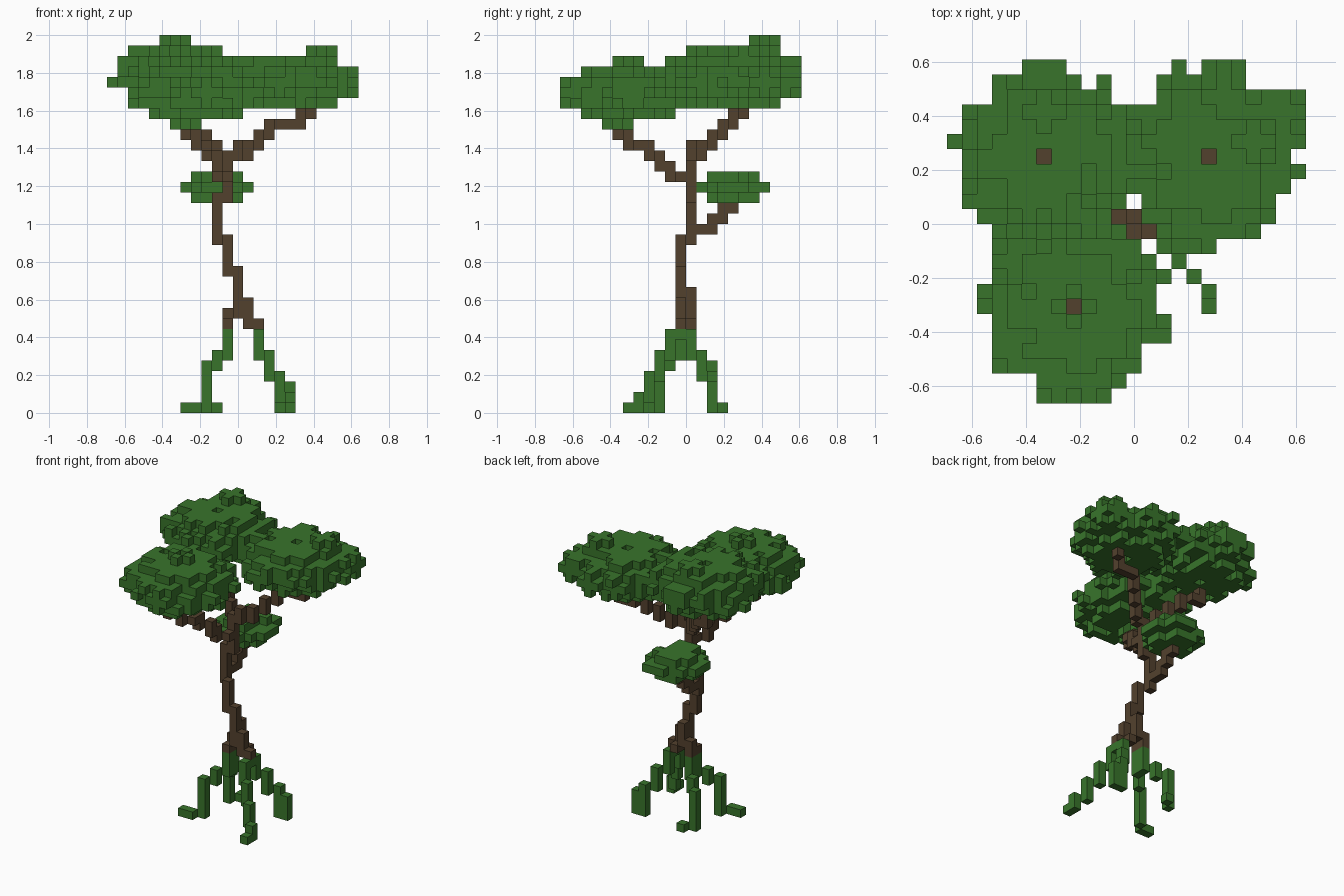
import bpy
import bmesh
import random
from mathutils import Vector

random.seed(11)
cube = bpy.data.objects.get("Cube")
if cube:
    bpy.data.objects.remove(cube)

V = 2 / 36                              # voxel edge
ORIGIN = Vector((-12.5, -12, 0))        # grid corner in voxels


def material(name, rgb):
    m = bpy.data.materials.new(name)
    m.use_nodes = True
    m.diffuse_color = (*rgb, 1)
    m.node_tree.nodes["Principled BSDF"].inputs["Base Color"].default_value = (*rgb, 1)
    return m


green = material("leaf_green", (0.04, 0.175, 0.024))
brown = material("bark_brown", (0.086, 0.053, 0.027))


def limb(*points):
    """Stepped voxel limb: each sideways step is joined by a vertical run."""
    cells = {points[0]}
    for start, end in zip(points, points[1:]):
        a, b = Vector(start), Vector(end)
        steps = int(max(abs(b.x - a.x), abs(b.y - a.y), 1))
        height = start[2]
        for i in range(1, steps + 1):
            x, y, z = (round(v) for v in a.lerp(b, i / steps))
            cells |= {(x, y, k) for k in range(min(z, height), max(z, height) + 1)}
            height = z
    return cells


def ball(center, radius, height, low, high):
    """Flattened ball of voxels whose limit varies between low and high."""
    n = int(radius) + 2
    span = range(-n, n + 1)
    cells = set()
    for x in span:
        for y in span:
            for z in span:
                d = (x * x + y * y) / radius ** 2 + (z / height) ** 2
                if d < random.uniform(low, high):
                    cells.add((center[0] + x, center[1] + y, center[2] + z))
    return cells


def canopy(center, *tufts):
    """Ragged leaf mass with small tufts standing out of it, open over the limbs."""
    cells = ball(center, 6.15, 2.75, 0.72, 1.2)
    for t in tufts:
        cells |= ball(t, 1.5, 1.5, 1, 1)
    shafts = {center[:2], (11, 12), (12, 12), (12, 11)}
    return {c for c in cells if c[:2] not in shafts and c[0] in range(25)
            and c[1] in range(24) and c[2] in range(27, 36)}


# Trunk and branches
wood = {
    "trunk": limb((12, 11, 9), (12, 11, 13), (11, 11, 16), (10, 12, 20),
                  (11, 12, 24), (12, 12, 25)),
    "left_trunk_foot": limb((11, 11, 8), (11, 12, 9), (12, 12, 11)),
    "right_trunk_foot": limb((14, 11, 8), (13, 12, 8), (13, 11, 10)),
    "right_branch": limb((12, 12, 24), (15, 15, 27), (17, 16, 27), (19, 17, 29)),
    "back_branch": limb((11, 12, 24), (8, 15, 27), (7, 16, 27), (6, 16, 28)),
    "front_branch": limb((11, 11, 22), (9, 8, 25), (9, 7, 25), (7, 5, 27)),
    "small_branch": limb((10, 13, 17), (10, 15, 19), (10, 16, 20)),
}

# Green stilt roots
roots = {
    "front_left_root": limb((11, 11, 7), (11, 11, 5), (10, 10, 4), (9, 9, 0),
                            (8, 8, 0), (7, 8, 0)),
    "back_left_root": limb((11, 12, 7), (11, 12, 5), (10, 13, 4), (9, 14, 0), (10, 15, 0)),
    "front_right_root": limb((14, 11, 7), (14, 10, 5), (15, 9, 3), (16, 8, 1),
                             (17, 7, 0), (17, 6, 0)),
    "back_right_root": limb((14, 12, 7), (14, 12, 5), (15, 13, 3), (16, 14, 0), (17, 14, 2)),
}

# Leaf masses
leaves = {
    "front_canopy": canopy((8, 6, 30), (8, 6, 32), (7, 5, 28), (9, 1, 30)),
    "back_canopy": canopy((6, 16, 32), (6, 19, 34), (6, 21, 32)),
    "right_canopy": canopy((17, 16, 31), (20, 17, 33), (22, 19, 31)),
    "small_canopy": ball((10, 16, 21), 3.4, 1.35, 0.8, 1.15),
}

filled = set()
parts = []
for group, mat in ((wood, brown), (roots, green), (leaves, green)):
    for name, cells in group.items():
        parts.append((name, cells - filled, mat))
        filled |= cells

# Square faces wherever a voxel meets open air
for name, cells, mat in parts:
    bm = bmesh.new()
    verts = {}
    for cell in sorted(cells):
        for axis, side in [(a, s) for a in range(3) for s in (0, 1)]:
            near = list(cell)
            near[axis] += 2 * side - 1
            if tuple(near) in filled:
                continue
            ring = []
            for du, dw in ((0, 0), (1, 0), (1, 1), (0, 1)):
                p = list(cell)
                p[axis] += side
                p[(axis + 1) % 3] += du
                p[(axis + 2) % 3] += dw
                key = tuple(p)
                if key not in verts:
                    verts[key] = bm.verts.new((Vector(key) + ORIGIN) * V)
                ring.append(verts[key])
            bm.faces.new(ring if side else ring[::-1])
    mesh = bpy.data.meshes.new(name)
    bm.to_mesh(mesh)
    bm.free()
    mesh.materials.append(mat)
    bpy.context.collection.objects.link(bpy.data.objects.new(name, mesh))
